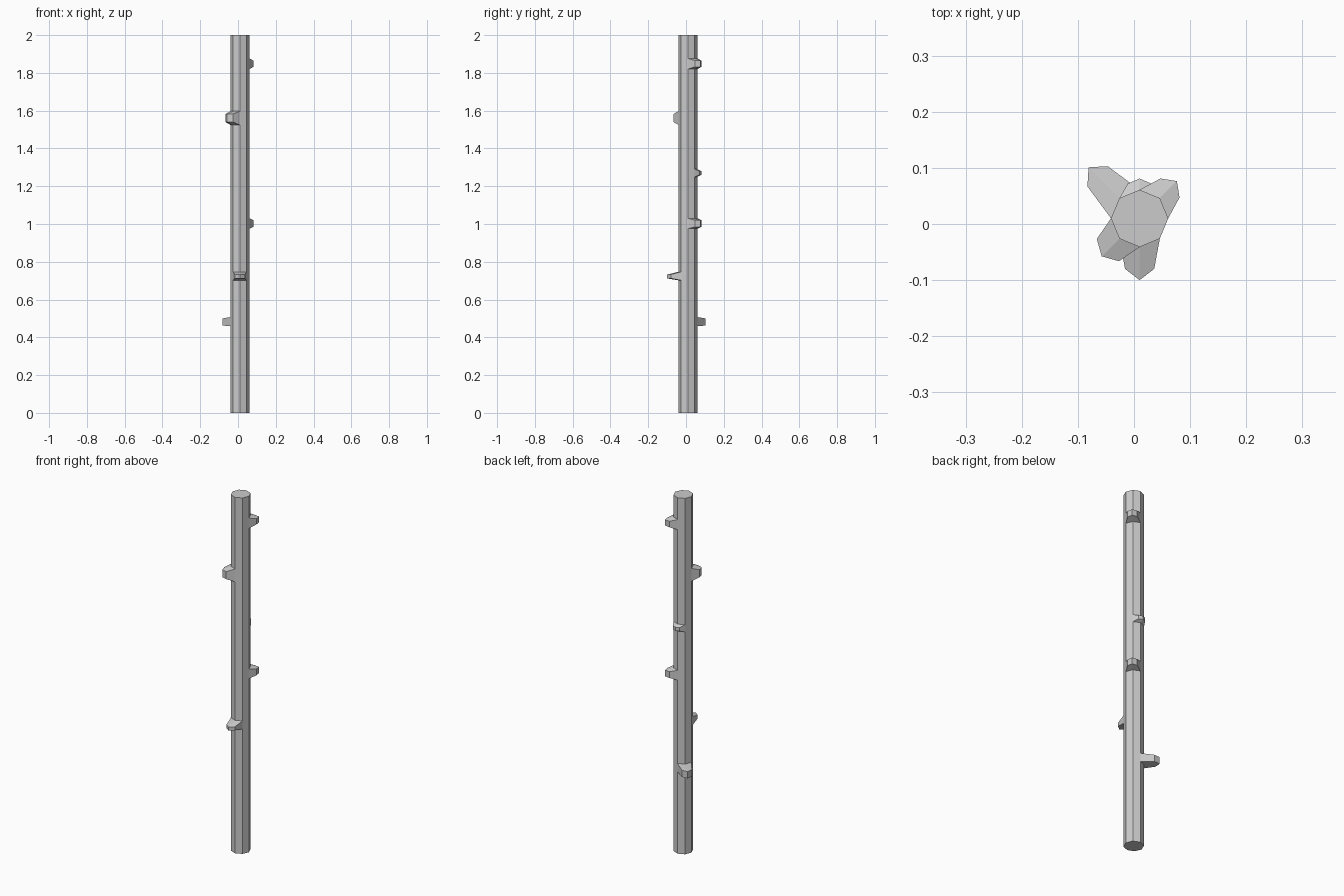
import bpy, bmesh, math

if "Cube" in bpy.data.objects:
    bpy.data.objects.remove(bpy.data.objects["Cube"])

CX, CY, R = 0.01, 0.01, 0.051   # pole axis and radius


def polar(deg, radial, side, z):
    """Point measured along / across a direction from the pole axis."""
    a = math.radians(deg)
    return (CX + radial * math.cos(a) - side * math.sin(a),
            CY + radial * math.sin(a) + side * math.cos(a), z)


# Octagonal pole
bpy.ops.mesh.primitive_cylinder_add(vertices=8, radius=R, depth=2, location=(CX, CY, 1))
bpy.context.object.name = "pole"


def stub(name, deg, base_z, tip_z, mid, edge, half):
    """Tapered branch stub growing out of two neighbouring pole faces."""
    c = R * math.cos(math.pi / 4)
    bm = bmesh.new()

    def row(m, e, h, z):
        return [bm.verts.new(polar(deg, *p, z)) for p in ((e, -h), (m, 0), (e, h))]

    b0, b1 = (row(R, c, c, z) for z in base_z)
    t0, t1 = (row(mid, edge, half, z) for z in tip_z)
    for i in range(2):
        bm.faces.new((t0[i], t0[i + 1], t1[i + 1], t1[i]))   # tip
        bm.faces.new((t1[i], t1[i + 1], b1[i + 1], b1[i]))   # top
        bm.faces.new((b0[i], b0[i + 1], t0[i + 1], t0[i]))   # underside
    for i in (0, 2):                                         # flanks
        bm.faces.new((b0[i], t0[i], t1[i], b1[i]))
    bmesh.ops.recalc_face_normals(bm, faces=bm.faces)
    if bm.faces[:][0].normal.dot(t0[1].co - b0[1].co) < 0:
        bmesh.ops.reverse_faces(bm, faces=bm.faces)
    me = bpy.data.meshes.new(name)
    bm.to_mesh(me)
    bm.free()
    bpy.context.collection.objects.link(bpy.data.objects.new(name, me))


# Branch stubs, top to bottom: heading, base heights, tip heights, tip shape
stub("stub_top", 45, (1.82, 1.877), (1.832, 1.865), 0.094, 0.0765, 0.024)
stub("stub_upper", 225, (1.525, 1.597), (1.54, 1.582), 0.0955, 0.080, 0.028)
stub("stub_back", 90, (1.25, 1.29), (1.26, 1.28), 0.071, 0.062, 0.021)
stub("stub_middle", 45, (0.975, 1.03), (0.985, 1.02), 0.094, 0.0765, 0.024)
stub("stub_front", 270, (0.702, 0.747), (0.712, 0.732), 0.110, 0.090, 0.026)
stub("stub_low", 135, (0.46, 0.507), (0.462, 0.50), 0.1287, 0.106, 0.0255)
